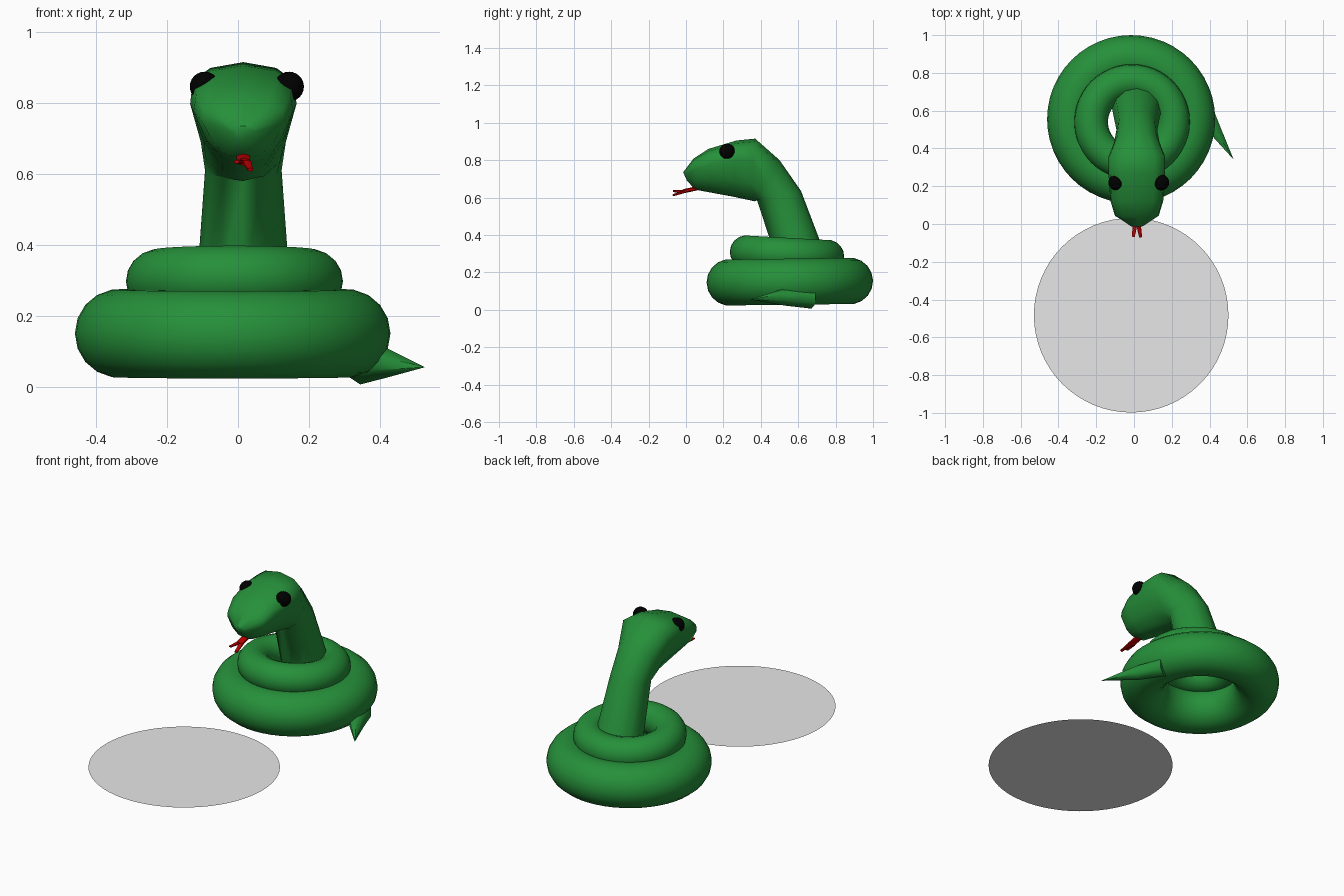
import bpy, bmesh, math
from mathutils import Vector

if "Cube" in bpy.data.objects:
    bpy.data.objects.remove(bpy.data.objects["Cube"])


def material(name, rgb):
    m = bpy.data.materials.new(name)
    m.diffuse_color = (*rgb, 1)
    m.use_nodes = True
    m.node_tree.nodes["Principled BSDF"].inputs["Base Color"].default_value = m.diffuse_color
    return m


GREEN = material("snake_green", (0.019, 0.28, 0.042))
BLACK = material("eye_black", (0.0, 0.0, 0.0))
RED = material("tongue_red", (0.5, 0.0, 0.0))
GREY = material("disc_grey", (0.8, 0.8, 0.8))
CX = 0.015  # centre line of head and neck


def finish(ob, name, mat, angle=60):
    ob.name = name
    ob.data.materials.append(mat)
    bpy.ops.object.select_all(action='DESELECT')
    ob.select_set(True)
    bpy.context.view_layer.objects.active = ob
    bpy.ops.object.shade_smooth_by_angle(angle=math.radians(angle))
    return ob


def loft(name, rings, mat, angle=60):
    """Skin a list of equal-length point rings and cap both ends."""
    bm = bmesh.new()
    vs = [[bm.verts.new(p) for p in ring] for ring in rings]
    n = len(vs[0])
    for a, b in zip(vs, vs[1:]):
        for i in range(n):
            bm.faces.new((a[i], a[(i + 1) % n], b[(i + 1) % n], b[i]))
    bm.faces.new(vs[0])
    bm.faces.new(vs[-1])
    bmesh.ops.recalc_face_normals(bm, faces=bm.faces)
    me = bpy.data.meshes.new(name)
    bm.to_mesh(me)
    bm.free()
    ob = bpy.data.objects.new(name, me)
    bpy.context.collection.objects.link(ob)
    return finish(ob, name, mat, angle)


def tube(name, points, mat, sides=6, flat=1.0, angle=65):
    """Tapered tube through (centre, radius) points, its height scaled by flat."""
    axis = (Vector(points[-1][0]) - Vector(points[0][0])).normalized()
    side = axis.cross(Vector((0, 0, 1))).normalized()
    up = side.cross(axis) * flat
    angles = [2 * math.pi * (i / sides + 0.25) for i in range(sides)]
    rings = [[Vector(c) + r * (math.cos(t) * side + math.sin(t) * up) for t in angles]
             for c, r in points]
    return loft(name, rings, mat, angle)


# Coils of the body
for name, loc, major, minor, tilt in (
        ("lower_coil", (-0.015, 0.555, 0.15), 0.32, 0.125, 0.012),
        ("upper_coil", (-0.01, 0.54, 0.297), 0.217, 0.089, -0.055)):
    bpy.ops.mesh.primitive_torus_add(location=loc, rotation=(tilt, 0, 0), major_radius=major,
                                     minor_radius=minor, major_segments=48, minor_segments=18)
    finish(bpy.context.object, name, GREEN)

# Neck and head: half profiles as (width, height) fractions, bottom to top
NECK = [(0, 0), (.5, .067), (.866, .25), (1, .5), (.866, .75), (.5, .933), (0, 1)]
HEAD = [(0, 0), (.40, .06), (.74, .28), (1, .64), (.95, .84), (.62, .95), (0, 1)]
SECTIONS = [  # lower (y, z), upper (y, z), half width, profile
    ((.48, .28), (.75, .28), .132, NECK),
    ((.38, .585), (.615, .635), .108, NECK),
    ((.365, .580), (.50, .80), .120, NECK),
    ((.33, .588), (.37, .915), .150, HEAD),
    ((.25, .605), (.27, .905), .150, HEAD),
    ((.13, .627), (.12, .86), .140, HEAD),
    ((.05, .642), (.04, .808), .116, HEAD),
    ((.005, .69), (-.015, .735), .033, HEAD),
]
rings = []
for lo, hi, w, prof in SECTIONS:
    outline = prof + [(-u, v) for u, v in prof[-2:0:-1]]
    rings.append([(CX + u * w, lo[0] + v * (hi[0] - lo[0]), lo[1] + v * (hi[1] - lo[1]))
                  for u, v in outline])
loft("neck_and_head", rings, GREEN)

# Tail tip poking out from under the lower coil
tube("tail", [((.345, .67, .062), .056), ((.408, .53, .068), .046),
              ((.525, .345, .055), .001)], GREEN)

# Eyes
for side, label in ((-1, "left"), (1, "right")):
    bpy.ops.mesh.primitive_uv_sphere_add(radius=0.042, segments=20, ring_count=12,
                                         location=(CX + 0.01 + side * 0.119, 0.22, 0.846))
    finish(bpy.context.object, label + "_eye", BLACK)

# Forked tongue
fork = Vector((CX, -0.012, .634))
tube("tongue_stem", [((CX, .08, .654), .022), (fork, .022)], RED, flat=.5)
for label, dx, tip in (("left", -.009, (-.004, -.068, .634)),
                       ("right", .009, (.035, -.07, .612))):
    root = fork + Vector((dx, .01, 0))
    tube(f"tongue_{label}_fork", [(root, .014), (tip, .009)], RED, flat=.6)

# Flat disc hovering in front of the snake
bpy.ops.mesh.primitive_circle_add(vertices=64, radius=0.515, fill_type='NGON',
                                  location=(-0.015, -0.483, 0.075))
finish(bpy.context.object, "floor_disc", GREY)
